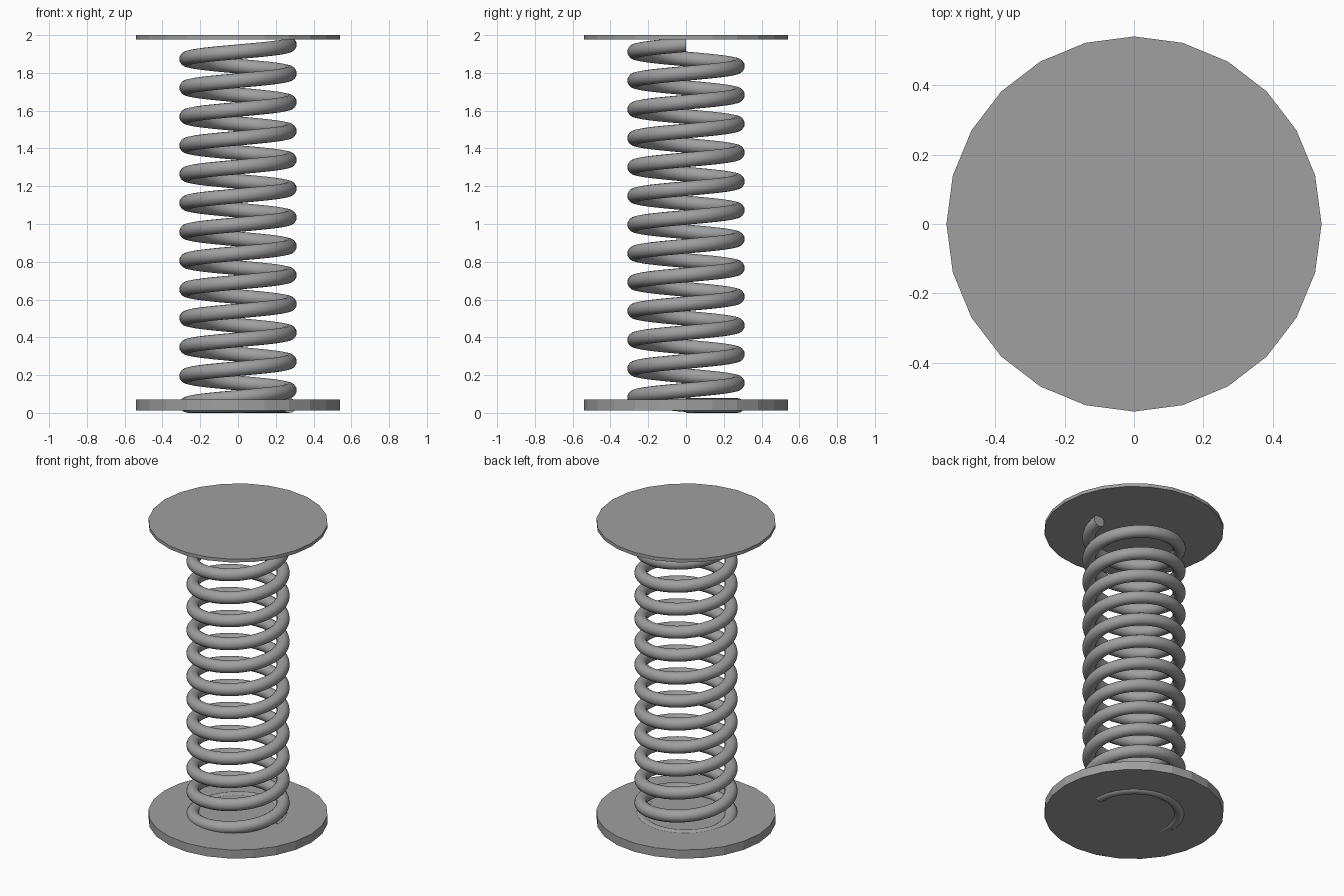
import bpy, bmesh, math
from mathutils import Vector

if "Cube" in bpy.data.objects:
    bpy.data.objects.remove(bpy.data.objects["Cube"])

steel = bpy.data.materials.new("steel_grey")
steel.diffuse_color = (0.35, 0.35, 0.35, 1)
steel.use_nodes = True
steel.node_tree.nodes["Principled BSDF"].inputs["Base Color"].default_value = steel.diffuse_color


def plate(name, z0, z1, radius=0.54, sides=24):
    bm = bmesh.new()
    ring = [bm.verts.new((radius * math.cos(a), radius * math.sin(a), z0))
            for a in (2 * math.pi * i / sides for i in range(sides))]
    face = bm.faces.new(ring)
    top = bmesh.ops.extrude_face_region(bm, geom=[face])["geom"]
    bmesh.ops.translate(bm, vec=(0, 0, z1 - z0),
                        verts=[v for v in top if isinstance(v, bmesh.types.BMVert)])
    bmesh.ops.recalc_face_normals(bm, faces=bm.faces)
    return finish(name, bm)


def finish(name, bm):
    mesh = bpy.data.meshes.new(name)
    bm.to_mesh(mesh)
    bm.free()
    mesh.materials.append(steel)
    obj = bpy.data.objects.new(name, mesh)
    bpy.context.collection.objects.link(obj)
    return obj


def coil(name, turns=13, pitch=0.1525, z_end=1.95, z_rest=0.039,
         radius=0.272, wire=0.039, steps=48, sides=16):
    # Wire swept along a helix whose first half turn lies flat on the base
    bm = bmesh.new()
    rings = []
    for i in range(turns * steps + 1):
        a = 2 * math.pi * i / steps
        z = max(z_rest, z_end - pitch * (turns - i / steps))
        out = Vector((math.cos(a), math.sin(a), 0))
        centre = out * radius + Vector((0, 0, z))
        rings.append([bm.verts.new(centre + out * wire * math.cos(b)
                                   + Vector((0, 0, wire * math.sin(b))))
                      for b in (2 * math.pi * j / sides for j in range(sides))])
    for r0, r1 in zip(rings, rings[1:]):
        for j in range(sides):
            k = (j + 1) % sides
            bm.faces.new((r0[j], r0[k], r1[k], r1[j])).smooth = True
    # Cut ends of the wire
    bm.faces.new(rings[0])
    bm.faces.new(rings[-1])
    bmesh.ops.recalc_face_normals(bm, faces=bm.faces)
    for ring in (rings[0], rings[-1]):
        for j in range(sides):
            bm.edges.get((ring[j], ring[(j + 1) % sides])).smooth = False
    return finish(name, bm)


plate("base_plate", 0.013, 0.07)
plate("top_plate", 1.978, 2.0)
coil("spring_coil")
